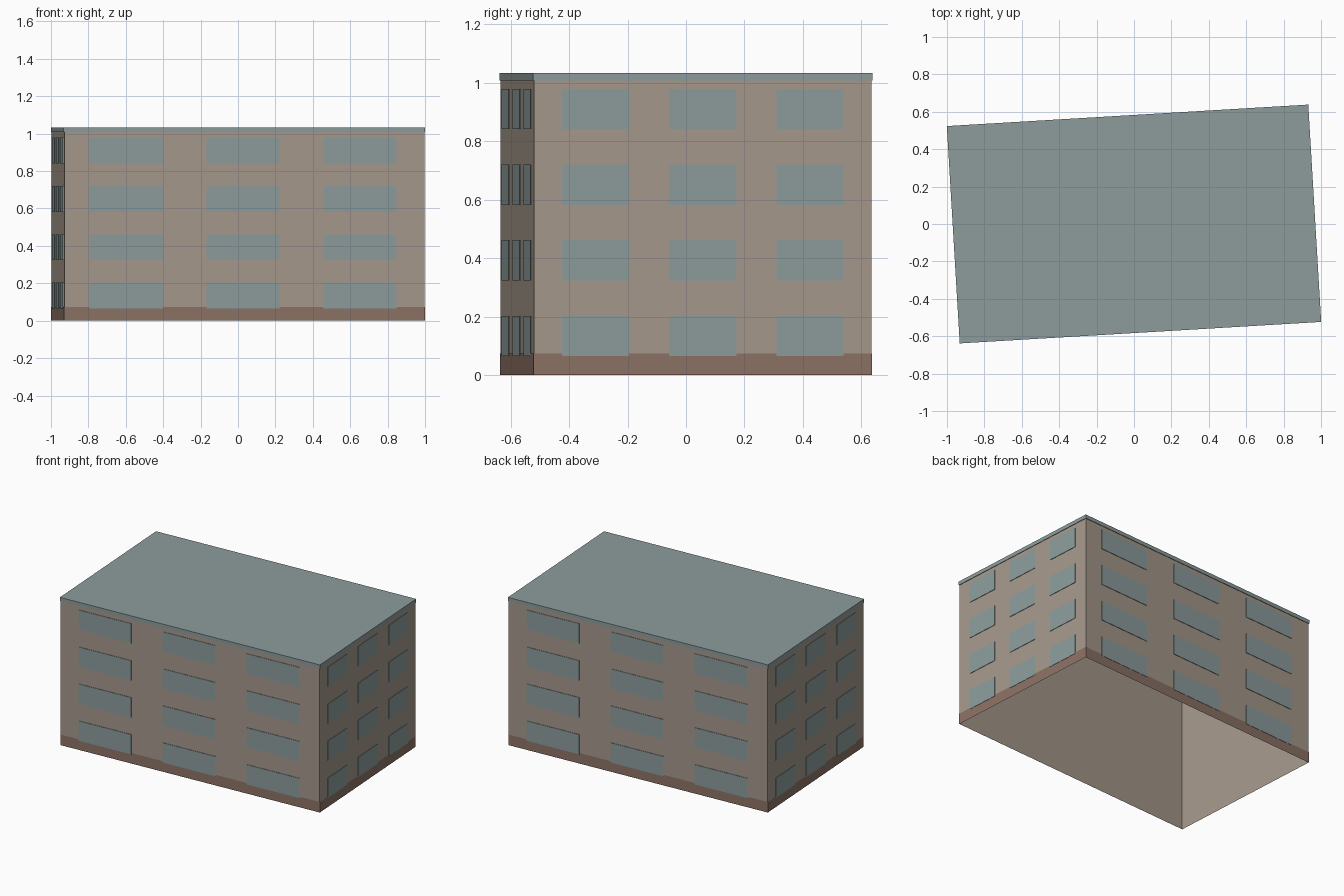
import bpy, bmesh, math
from mathutils import Matrix, Vector

if "Cube" in bpy.data.objects:
    bpy.data.objects.remove(bpy.data.objects["Cube"], do_unlink=True)

WIDTH, DEPTH, HEIGHT = 1.936, 1.164, 1.034
EAVES, PLINTH_TOP = 1.008, 0.074
TURN = Matrix.Rotation(math.radians(3.4), 4, "Z")


def make_material(name, colour):
    mat = bpy.data.materials.new(name)
    mat.use_nodes = True
    mat.diffuse_color = (*colour, 1)
    shader = mat.node_tree.nodes["Principled BSDF"]
    shader.inputs["Base Color"].default_value = (*colour, 1)
    shader.inputs["Roughness"].default_value = 0.9
    return mat


plaster = make_material("beige plaster", (0.38, 0.32, 0.265))
grey_blue = make_material("grey blue", (0.27, 0.335, 0.335))
brown = make_material("brown plinth", (0.265, 0.17, 0.13))


def add_box(bm, low, high):
    """Add an axis-aligned box between two corners."""
    low, high = Vector(low), Vector(high)
    place = Matrix.Translation((low + high) / 2) @ Matrix.Diagonal((*(high - low), 1))
    return bmesh.ops.create_cube(bm, size=1, matrix=place)["verts"]


def finish(bm, name, mat):
    """Turn the part to the building's angle and make it an object."""
    bm.transform(TURN)
    mesh = bpy.data.meshes.new(name)
    bm.to_mesh(mesh)
    bm.free()
    mesh.materials.append(mat)
    obj = bpy.data.objects.new(name, mesh)
    bpy.context.collection.objects.link(obj)
    return obj


def block(name, mat, inset, bottom, top, hollow):
    """A storey-shaped block, open at top and bottom when hollow."""
    bm = bmesh.new()
    x, y = WIDTH / 2 - inset, DEPTH / 2 - inset
    add_box(bm, (-x, -y, bottom), (x, y, top))
    if hollow:
        caps = [f for f in bm.faces if abs(f.normal.z) > 0.5]
        bmesh.ops.delete(bm, geom=caps, context="FACES_ONLY")
    finish(bm, name, mat)


def windows(name, angle, distance, spacing, half_width, shift):
    """Three columns by four floors of thin window plates on one wall."""
    bm = bmesh.new()
    for column in (-1, 0, 1):
        for floor in range(4):
            u = column * spacing + shift
            z = 0.134 + floor * 0.2587
            add_box(bm, (u - half_width, -distance, z - 0.069),
                    (u + half_width, -distance + 0.0035, z + 0.069))
    bm.transform(Matrix.Rotation(angle, 4, "Z"))
    finish(bm, name, grey_blue)


# Shell, plinth band and flat roof
block("walls", plaster, 0.004, 0, EAVES, True)
block("plinth_band", brown, 0.002, 0, PLINTH_TOP, True)
block("roof_slab", grey_blue, 0, EAVES, HEIGHT, False)

# Windows on the long and short walls
for i, side in enumerate(("front", "back")):
    windows(side + "_windows", i * math.pi, DEPTH / 2, 0.626, 0.196, -0.007)
for i, side in enumerate(("left", "right")):
    windows(side + "_windows", math.pi / 2 + i * math.pi, WIDTH / 2, 0.367, 0.115, 0)
